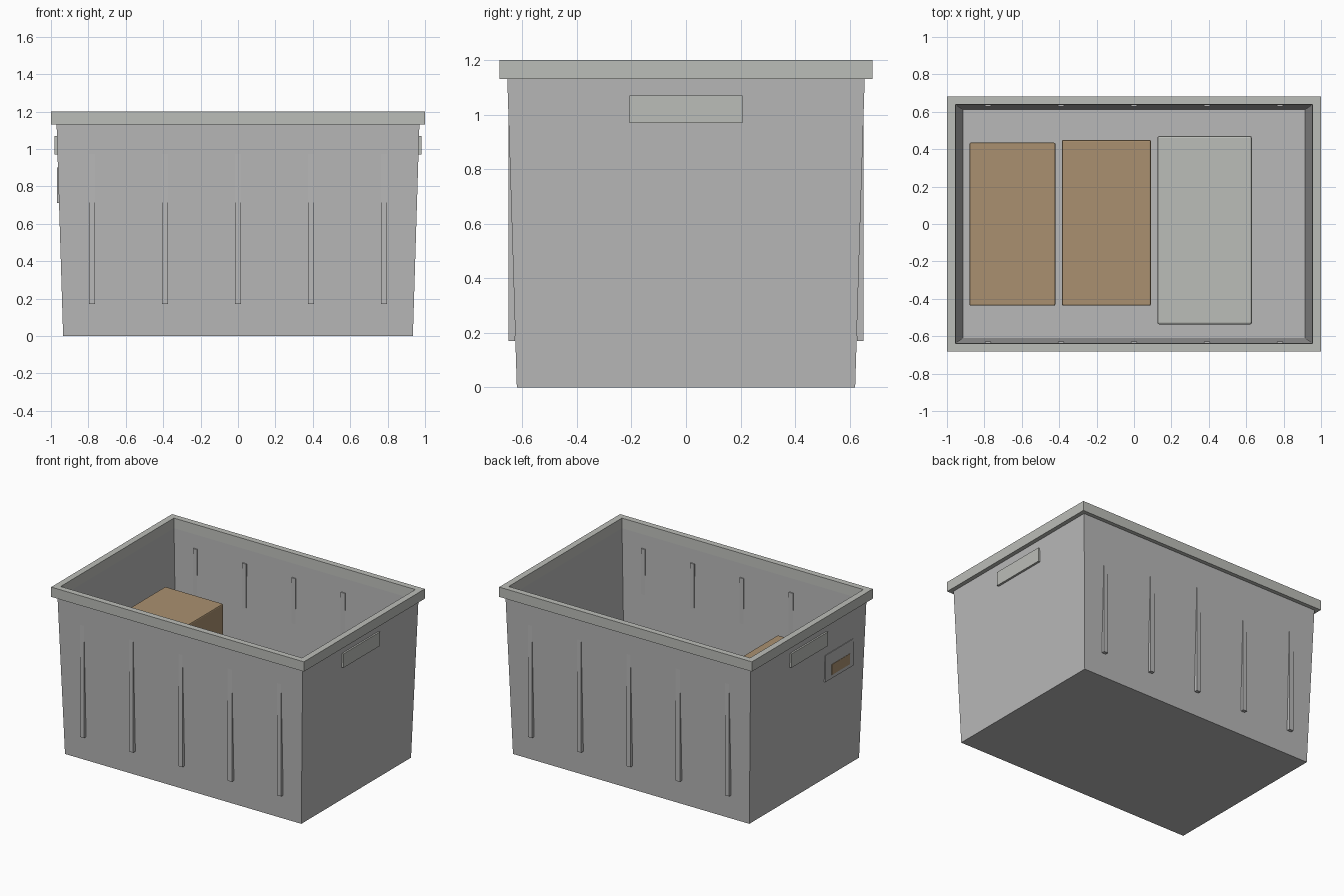
import bpy
import bmesh

cube = bpy.data.objects.get("Cube")
if cube:
    bpy.data.objects.remove(cube, do_unlink=True)


def material(name, rgb):
    m = bpy.data.materials.new(name)
    m.use_nodes = True
    m.diffuse_color = (*rgb, 1)
    m.node_tree.nodes["Principled BSDF"].inputs["Base Color"].default_value = (*rgb, 1)
    return m


BODY = material("crate grey", (0.48, 0.48, 0.48))
TRIM = material("pale grey", (0.50, 0.51, 0.48))
CARD = material("cardboard tan", (0.40, 0.28, 0.16))


def finish(name, bm, mat):
    bmesh.ops.recalc_face_normals(bm, faces=bm.faces)
    mesh = bpy.data.meshes.new(name)
    bm.to_mesh(mesh)
    bm.free()
    mesh.materials.append(mat)
    obj = bpy.data.objects.new(name, mesh)
    bpy.context.collection.objects.link(obj)
    return obj


def loft(name, rects, mat, ring=False):
    """Join rectangles (half x, half y, z); either cap the ends or close into a ring."""
    bm = bmesh.new()
    loops = [[bm.verts.new((sx * hx, sy * hy, z))
              for sx, sy in ((-1, -1), (1, -1), (1, 1), (-1, 1))]
             for hx, hy, z in rects]
    pairs = list(zip(loops, loops[1:]))
    if ring:
        pairs.append((loops[-1], loops[0]))
    else:
        bm.faces.new(loops[0])
        bm.faces.new(loops[-1])
    for a, b in pairs:
        for i in range(4):
            j = (i + 1) % 4
            bm.faces.new((a[i], a[j], b[j], b[i]))
    return finish(name, bm, mat)


def box(name, x, y, z, mat, bevel=0):
    """Box given by its (low, high) extent on each axis."""
    bm = bmesh.new()
    bmesh.ops.create_cube(bm, size=1)
    for v in bm.verts:
        v.co = [(lo + hi) / 2 + c * (hi - lo) for c, (lo, hi) in zip(v.co, (x, y, z))]
    obj = finish(name, bm, mat)
    if bevel:
        mod = obj.modifiers.new("soft edges", "BEVEL")
        mod.width = bevel
        mod.segments = 2
    return obj


# Tapered open crate with thick walls and floor
loft("crate_body", [(0.935, 0.62, 0), (0.97, 0.655, 1.135),
                    (0.953, 0.638, 1.135), (0.915, 0.61, 0.04)], BODY)

# Overhanging rim
loft("rim", [(1, 0.683, 1.13), (1, 0.683, 1.2),
             (0.955, 0.64, 1.2), (0.952, 0.637, 1.13)], TRIM, ring=True)

# Upright ribs running through the sloping long walls
for side, sign in (("front", -1), ("back", 1)):
    for i in range(5):
        x = (i - 2) * 0.39
        y = sorted((sign * 0.627, sign * 0.65))
        box(f"{side}_rib_{i + 1}", (x - 0.016, x + 0.016), y, (0.17, 1.03), BODY)

# Grip blocks on both ends
for side, sign in (("right", -1), ("left", 1)):
    x = sorted((sign * 0.96, sign * 0.98))
    box(f"{side}_grip", x, (-0.207, 0.207), (0.97, 1.07), TRIM)

# Label holder with a card on one end
box("label_holder", (-0.967, -0.95), (-0.51, -0.195), (0.71, 0.9), BODY)
box("label_card", (-0.969, -0.962), (-0.47, -0.265), (0.735, 0.81), CARD)

# Packages stored inside
box("tall_carton", (-0.88, -0.42), (-0.437, 0.435), (0.04, 0.81), CARD, 0.008)
box("short_carton", (-0.385, 0.09), (-0.437, 0.45), (0.04, 0.5), CARD, 0.008)
box("grey_package", (0.125, 0.63), (-0.537, 0.47), (0.04, 0.4), TRIM, 0.01)
